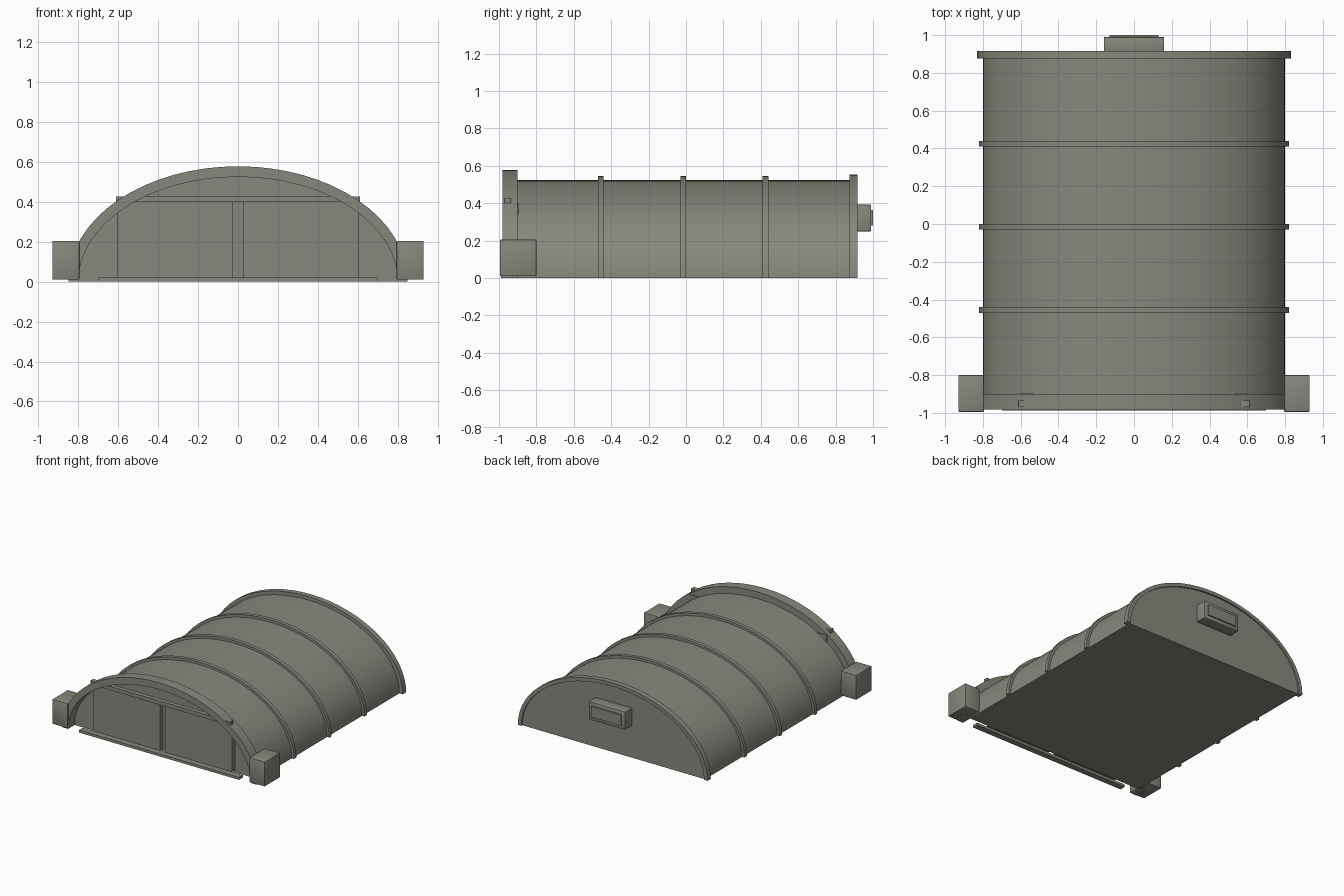
import bpy, bmesh, math

cube = bpy.data.objects.get("Cube")
if cube:
    bpy.data.objects.remove(cube, do_unlink=True)

GREY = (0.25, 0.245, 0.207, 1)
mat = bpy.data.materials.new("warm grey")
mat.use_nodes = True
mat.diffuse_color = GREY
mat.node_tree.nodes["Principled BSDF"].inputs["Base Color"].default_value = GREY

SEGS = 32
BODY = (0.80, 0.525)  # half width and height of the vault


def finish(bm, name, smooth=False):
    bmesh.ops.recalc_face_normals(bm, faces=bm.faces)
    mesh = bpy.data.meshes.new(name)
    bm.to_mesh(mesh)
    bm.free()
    mesh.materials.append(mat)
    ob = bpy.data.objects.new(name, mesh)
    bpy.context.collection.objects.link(ob)
    if smooth:
        bpy.ops.object.select_all(action='DESELECT')
        ob.select_set(True)
        bpy.context.view_layer.objects.active = ob
        bpy.ops.object.shade_smooth_by_angle(angle=math.radians(30))
    return ob


def box(name, x, y, z, bevel=0):
    bm = bmesh.new()
    bmesh.ops.create_cube(bm, size=1)
    for v in bm.verts:
        v.co = [(a + b) / 2 + c * (b - a) for c, (a, b) in zip(v.co, (x, y, z))]
    if bevel:
        bmesh.ops.bevel(bm, geom=bm.edges[:], offset=bevel, segments=2,
                        profile=0.5, affect='EDGES')
    return finish(bm, name, bevel > 0)


def arc(size):
    steps = [math.pi * i / SEGS for i in range(SEGS + 1)]
    return [(size[0] * math.cos(t), size[1] * math.sin(t)) for t in steps]


def vault(name, size, y0, y1):
    """Solid half-ellipse extruded along y."""
    bm = bmesh.new()
    rings = [[bm.verts.new((x, y, z)) for x, z in arc(size)] for y in (y0, y1)]
    for ring in rings:
        bm.faces.new(ring)
    n = SEGS + 1
    for i in range(n):
        j = (i + 1) % n
        bm.faces.new((rings[0][i], rings[0][j], rings[1][j], rings[1][i]))
    return finish(bm, name, True)


def arch(name, size, y0, y1):
    """Band that wraps over the vault."""
    bm = bmesh.new()
    rows = []
    for o, i in zip(arc(size), arc(BODY)):
        loop = ((o, y0), (o, y1), (i, y1), (i, y0))
        rows.append([bm.verts.new((p[0], y, p[1])) for p, y in loop])
    for a, b in zip(rows, rows[1:]):
        for k in range(4):
            m = (k + 1) % 4
            bm.faces.new((a[k], a[m], b[m], b[k]))
    bm.faces.new(rows[0])
    bm.faces.new(rows[-1])
    return finish(bm, name, True)


# Shell and its bands
vault("hangar_shell", BODY, -0.90, 0.905)
arch("front_arch", (0.85, 0.578), -0.982, -0.90)
arch("back_arch", (0.83, 0.553), 0.875, 0.917)
for i, y in enumerate((-0.455, -0.015, 0.425)):
    arch(f"roof_rib_{i + 1}", (0.82, 0.545), y - 0.015, y + 0.015)

# Corner blocks and sliding doors on both sides
for side, s in (("left", 1), ("right", -1)):
    box(f"{side}_corner_block", sorted((s * 0.795, s * 0.93)),
        (-0.995, -0.80), (0.01, 0.205), 0.005)
    box(f"{side}_door", sorted((s * 0.025, s * 0.605)),
        (-0.94, -0.895), (0.02, 0.40))

# Door rails
box("door_top_rail", (-0.612, 0.612), (-0.97, -0.935), (0.398, 0.428))
box("door_floor_rail", (-0.70, 0.70), (-0.988, -0.94), (0.0, 0.02))

# Rear vent
box("vent_housing", (-0.16, 0.16), (0.90, 0.99), (0.25, 0.392), 0.005)
box("vent_plate", (-0.13, 0.13), (0.985, 1.0), (0.28, 0.365))
